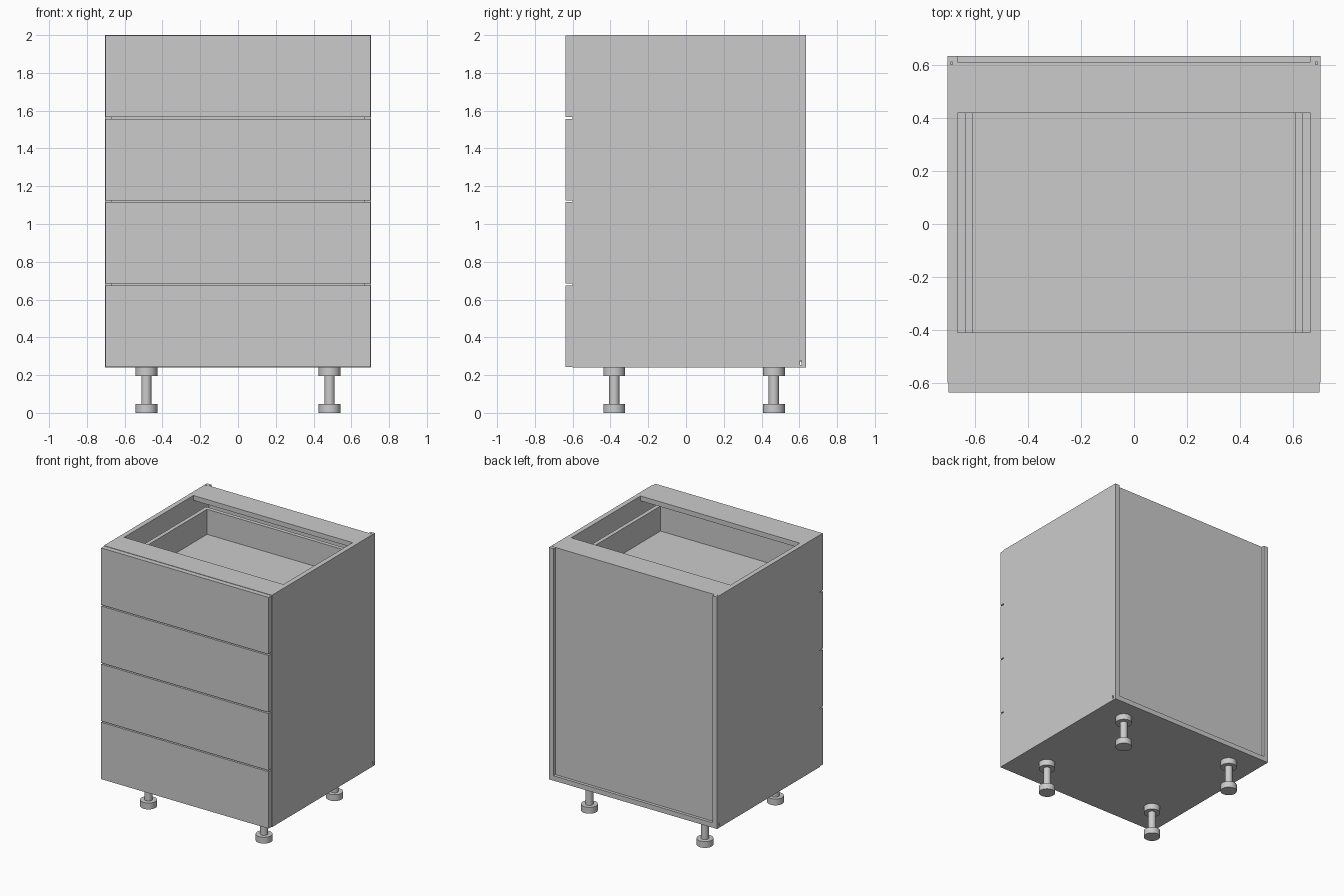
import bpy, bmesh
from mathutils import Vector

if "Cube" in bpy.data.objects:
    bpy.data.objects.remove(bpy.data.objects["Cube"])


def finish(bm, name):
    bmesh.ops.recalc_face_normals(bm, faces=bm.faces)
    mesh = bpy.data.meshes.new(name)
    bm.to_mesh(mesh)
    bm.free()
    ob = bpy.data.objects.new(name, mesh)
    bpy.context.collection.objects.link(ob)
    return ob


def prism(name, points, direction):
    """Extrude a closed 3D outline along a direction."""
    bm = bmesh.new()
    face = bm.faces.new([bm.verts.new(p) for p in points])
    ext = bmesh.ops.extrude_face_region(bm, geom=[face], use_keep_orig=True)
    moved = [v for v in ext["geom"] if isinstance(v, bmesh.types.BMVert)]
    bmesh.ops.translate(bm, verts=moved, vec=Vector(direction))
    return finish(bm, name)


def box(name, x0, x1, y0, y1, z0, z1):
    return prism(name, [(x0, y0, z0), (x1, y0, z0), (x1, y1, z0), (x0, y1, z0)],
                 (0, 0, z1 - z0))


W, IN, T = 0.705, 0.668, 0.037      # half width, inner half width, board thickness
FRONT, BACK = -0.60, 0.635          # carcass depth
BASE, TOP = 0.24, 2.0
G0, G1 = 0.604, 0.612               # groove holding the back panel

# Carcass sides, grooved for the back panel
for s, side in ((-1, "left"), (1, "right")):
    outline = [(W, FRONT), (W, BACK), (IN, BACK), (IN, G1), (0.695, G1),
               (0.695, G0), (IN, G0), (IN, FRONT)]
    prism(side + "_side", [(s * x, y, BASE + T) for x, y in outline],
          (0, 0, TOP - BASE - T))

# Bottom board with the same groove, running under the sides
outline = [(FRONT, BASE), (BACK, BASE), (BACK, BASE + T), (G1, BASE + T),
           (G1, 0.254), (G0, 0.254), (G0, BASE + T), (FRONT, BASE + T)]
prism("bottom_board", [(-W, y, z) for y, z in outline], (2 * W, 0, 0))

# Back panel and top rails
box("back_panel", -0.686, 0.686, G0, G1, 0.272, TOP)
box("front_top_rail", -IN, IN, FRONT, -0.41, TOP - T, TOP)
box("back_top_rail", -IN, IN, 0.42, G0, TOP - T, TOP)

# Four drawers: front panel plus open box
PITCH, HEIGHT = 0.4408, 0.4315
for i in range(4):
    z = 0.243 + i * PITCH
    n = f"drawer_{i + 1}_"
    lo, hi = z + 0.09, z + 0.315
    box(n + "front", -0.702, 0.702, -0.637, FRONT, z, z + HEIGHT)
    box(n + "left_wall", -0.64, -0.61, FRONT, 0.53, lo, hi)
    box(n + "right_wall", 0.61, 0.64, FRONT, 0.53, lo, hi)
    box(n + "inner_front", -0.61, 0.61, FRONT, -0.565, lo, hi)
    box(n + "back_wall", -0.61, 0.61, 0.50, 0.53, lo, hi)
    box(n + "floor", -0.61, 0.61, -0.565, 0.50, z + 0.11, z + 0.125)

# Legs: one turned body per leg with wide foot and top pads
profile = [(0.058, 0), (0.058, 0.048), (0.027, 0.048), (0.027, 0.195),
           (0.058, 0.195), (0.058, BASE)]
for lx in (-0.485, 0.485):
    for ly in (-0.38, 0.465):
        bm = bmesh.new()
        rings = []
        for r, z in profile:
            c = bmesh.ops.create_circle(bm, segments=32, radius=r)["verts"]
            bmesh.ops.translate(bm, verts=c, vec=(lx, ly, z))
            rings.append(c)
        for a, b in zip(rings, rings[1:]):
            for k in range(32):
                m = (k + 1) % 32
                bm.faces.new((a[k], a[m], b[m], b[k]))
        bm.faces.new(rings[0])
        bm.faces.new(rings[-1])
        leg = finish(bm, f"{'front' if ly < 0 else 'back'}_{'left' if lx < 0 else 'right'}_leg")
        bpy.ops.object.select_all(action='DESELECT')
        leg.select_set(True)
        bpy.context.view_layer.objects.active = leg
        bpy.ops.object.shade_smooth_by_angle()
